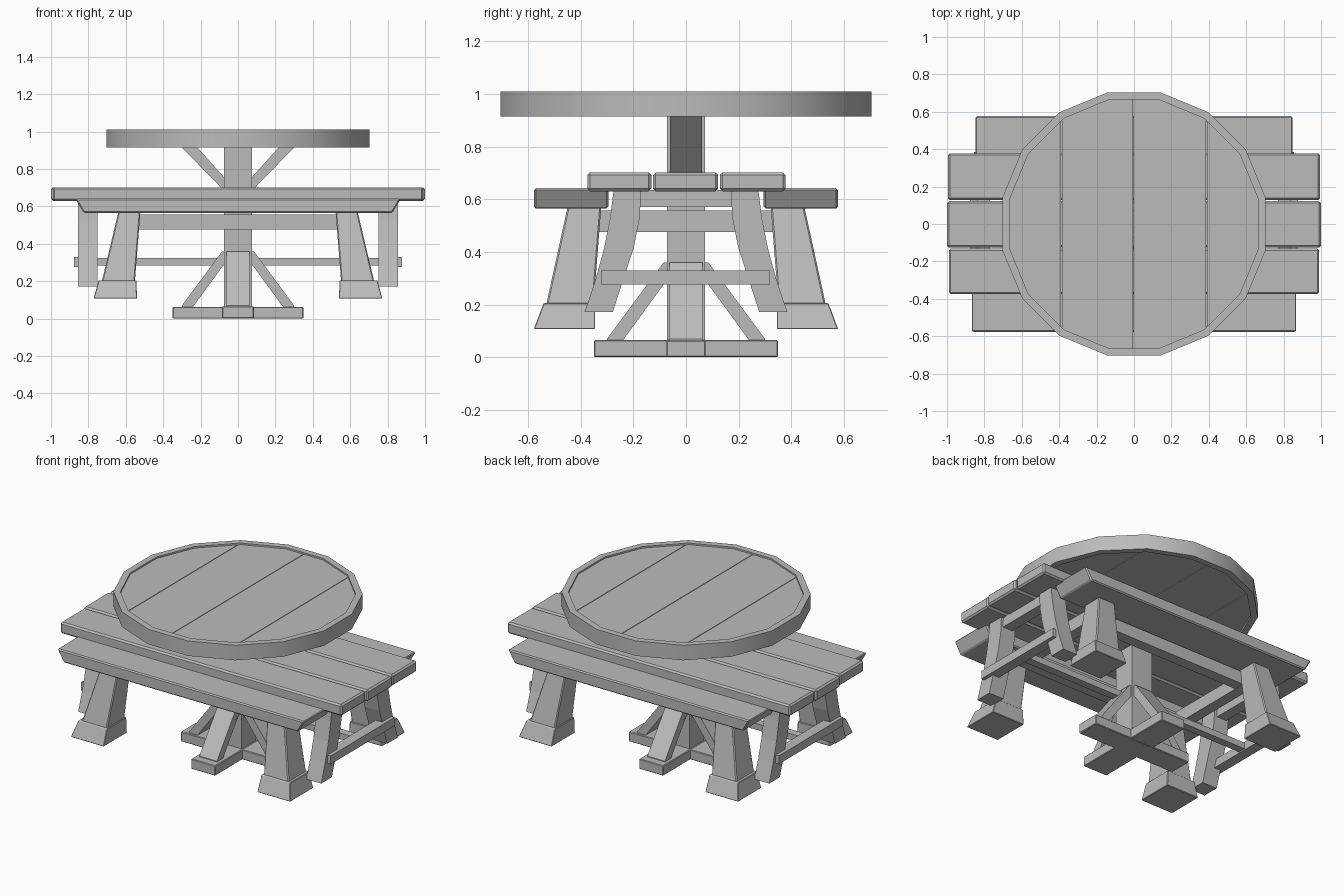
import bpy, bmesh, math
from mathutils import Matrix

if "Cube" in bpy.data.objects:
    bpy.data.objects.remove(bpy.data.objects["Cube"])

wood = bpy.data.materials.new("grey_wood")
wood.diffuse_color = (0.5, 0.5, 0.5, 1)
wood.use_nodes = True
wood.node_tree.nodes["Principled BSDF"].inputs["Base Color"].default_value = wood.diffuse_color


def finish(name, bm, bevel=0.0, smooth=False):
    bmesh.ops.recalc_face_normals(bm, faces=bm.faces)
    if bevel:
        bmesh.ops.bevel(bm, geom=bm.edges[:], offset=bevel, segments=1, affect='EDGES')
    me = bpy.data.meshes.new(name)
    bm.to_mesh(me)
    bm.free()
    me.materials.append(wood)
    ob = bpy.data.objects.new(name, me)
    bpy.context.collection.objects.link(ob)
    if smooth:
        bpy.ops.object.select_all(action='DESELECT')
        ob.select_set(True)
        bpy.context.view_layer.objects.active = ob
        bpy.ops.object.shade_smooth_by_angle(angle=math.radians(30))
    return ob


def hull(name, low, high, z0, z1, bevel=0.0):
    """Block between two rectangles (x0, x1, y0, y1) at heights z0 and z1."""
    bm = bmesh.new()
    rings = []
    for (x0, x1, y0, y1), z in ((low, z0), (high, z1)):
        rings.append([bm.verts.new(p) for p in
                      ((x0, y0, z), (x1, y0, z), (x1, y1, z), (x0, y1, z))])
    a, b = rings
    bm.faces.new(a)
    bm.faces.new(b)
    for i in range(4):
        j = (i + 1) % 4
        bm.faces.new((a[i], a[j], b[j], b[i]))
    return finish(name, bm, bevel)


def box(name, x0, x1, y0, y1, z0, z1, bevel=0.0):
    return hull(name, (x0, x1, y0, y1), (x0, x1, y0, y1), z0, z1, bevel)


def slab(name, pts, w0, w1, angle=0.0, bevel=0.0):
    """Profile in (x, z) extruded along y, then turned about z."""
    bm = bmesh.new()
    f = bm.faces.new([bm.verts.new((x, w0, z)) for x, z in pts])
    r = bmesh.ops.extrude_face_region(bm, geom=[f])
    vs = [v for v in r['geom'] if isinstance(v, bmesh.types.BMVert)]
    bmesh.ops.translate(bm, verts=vs, vec=(0, w1 - w0, 0))
    bmesh.ops.transform(bm, matrix=Matrix.Rotation(angle, 4, 'Z'), verts=bm.verts)
    return finish(name, bm, bevel)


def gon(r, z):
    return [(r * math.cos(math.radians(11.25 + 22.5 * i)),
             r * math.sin(math.radians(11.25 + 22.5 * i)), z) for i in range(16)]


# --- Round table: sixteen-sided rim
bm = bmesh.new()
R, RI, Z0, Z1 = 0.718, 0.678, 0.915, 1.01
loops = [[bm.verts.new(p) for p in gon(r, z)]
         for r, z in ((R, Z0), (R, Z1), (RI, Z1), (RI, Z0))]
for k in range(4):
    a, b = loops[k], loops[(k + 1) % 4]
    for i in range(16):
        j = (i + 1) % 16
        bm.faces.new((a[i], a[j], b[j], b[i]))
finish("round_table_rim", bm, smooth=True)

# Round table planks, cut from the inner disc with narrow gaps
cuts = [-0.8, -0.387, -0.004, 0.387, 0.8]
for x0, x1 in zip(cuts, cuts[1:]):
    bm = bmesh.new()
    bm.faces.new([bm.verts.new(p) for p in gon(RI + 0.004, 0.93)])
    for x, n in ((x0 + 0.002, -1), (x1 - 0.002, 1)):
        bmesh.ops.bisect_plane(bm, geom=bm.verts[:] + bm.edges[:] + bm.faces[:],
                               plane_co=(x, 0, 0), plane_no=(n, 0, 0), clear_outer=True)
    r = bmesh.ops.extrude_face_region(bm, geom=bm.faces[:])
    bmesh.ops.translate(bm, vec=(0, 0, 0.07),
                        verts=[v for v in r['geom'] if isinstance(v, bmesh.types.BMVert)])
    finish("round_table_plank", bm)

# Pedestal post, cross base and braces
box("pedestal_post", -0.075, 0.075, -0.072, 0.072, 0.03, 0.935)
box("base_cross_x", -0.35, 0.35, -0.075, 0.075, 0.0, 0.063, 0.004)
box("base_cross_y", -0.085, 0.085, -0.35, 0.35, 0.001, 0.065, 0.004)
for k in range(4):
    slab("lower_brace", [(0.30, 0.05), (0.30, 0.07), (0.085, 0.36), (0.06, 0.36),
                         (0.06, 0.31), (0.25, 0.05)], -0.062, 0.062, k * math.pi / 2)
for k in range(2):
    slab("upper_brace", [(0.30, 0.935), (0.30, 0.915), (0.09, 0.70), (0.06, 0.70),
                         (0.06, 0.74), (0.235, 0.935)], -0.06, 0.06, k * math.pi)

# --- Rectangular table: three planks
for y0, y1, hx in ((-0.375, -0.132, 0.99), (-0.125, 0.122, 1.0), (0.129, 0.378, 0.995)):
    box("table_plank", -hx, hx, y0, y1, 0.63, 0.702, 0.01)

# Curved legs, profile (y, z) extruded along x
leg = [(0.17, 0.635), (0.176, 0.53), (0.20, 0.41), (0.24, 0.29), (0.278, 0.172),
       (0.385, 0.172), (0.345, 0.29), (0.312, 0.41), (0.288, 0.53), (0.275, 0.635)]
for sy in (-1, 1):
    for sx in (-1, 1):
        w = sorted((-sx * 0.75, -sx * 0.855))
        slab("curved_leg", [(y * sy, z) for y, z in leg], w[0], w[1], math.pi / 2)

# Battens, end rails and long stretcher
for s in (-1, 1):
    a, b = sorted((s * 0.77, s * 0.84))
    box("top_batten", a, b, -0.2, 0.2, 0.57, 0.635)
    a, b = sorted((s * 0.81, s * 0.878))
    box("end_rail", a, b, -0.323, 0.32, 0.277, 0.33)
box("long_stretcher", -0.82, 0.82, -0.025, 0.025, 0.285, 0.325)

# --- Benches: seats with slanted ends, aprons, splayed legs and feet
for s in (-1, 1):
    y0, y1 = sorted((s * 0.295, s * 0.577))
    hx = 0.87 if s < 0 else 0.85
    hull("bench_seat", (-hx + 0.045, hx - 0.045, y0, y1), (-hx, hx, y0, y1),
         0.565, 0.642, 0.007)
    y0, y1 = sorted((s * 0.265, s * 0.335))
    box("bench_apron", -0.56, 0.56, y0, y1, 0.477, 0.557)
    a, b = sorted((s * 0.54, s * 0.61))
    box("cross_beam", a, b, -0.34, 0.34, 0.476, 0.558)


def quad(sx, sy, x0, x1, y0, y1):
    return (*sorted((sx * x0, sx * x1)), *sorted((sy * y0, sy * y1)))


for sx in (-1, 1):
    for sy in (-1, 1):
        hull("bench_leg", quad(sx, sy, 0.552, 0.73, 0.352, 0.533),
             quad(sx, sy, 0.522, 0.64, 0.322, 0.45), 0.19, 0.57, 0.006)
        hull("bench_foot", quad(sx, sy, 0.54, 0.772, 0.345, 0.578),
             quad(sx, sy, 0.543, 0.745, 0.345, 0.541), 0.107, 0.205, 0.003)
